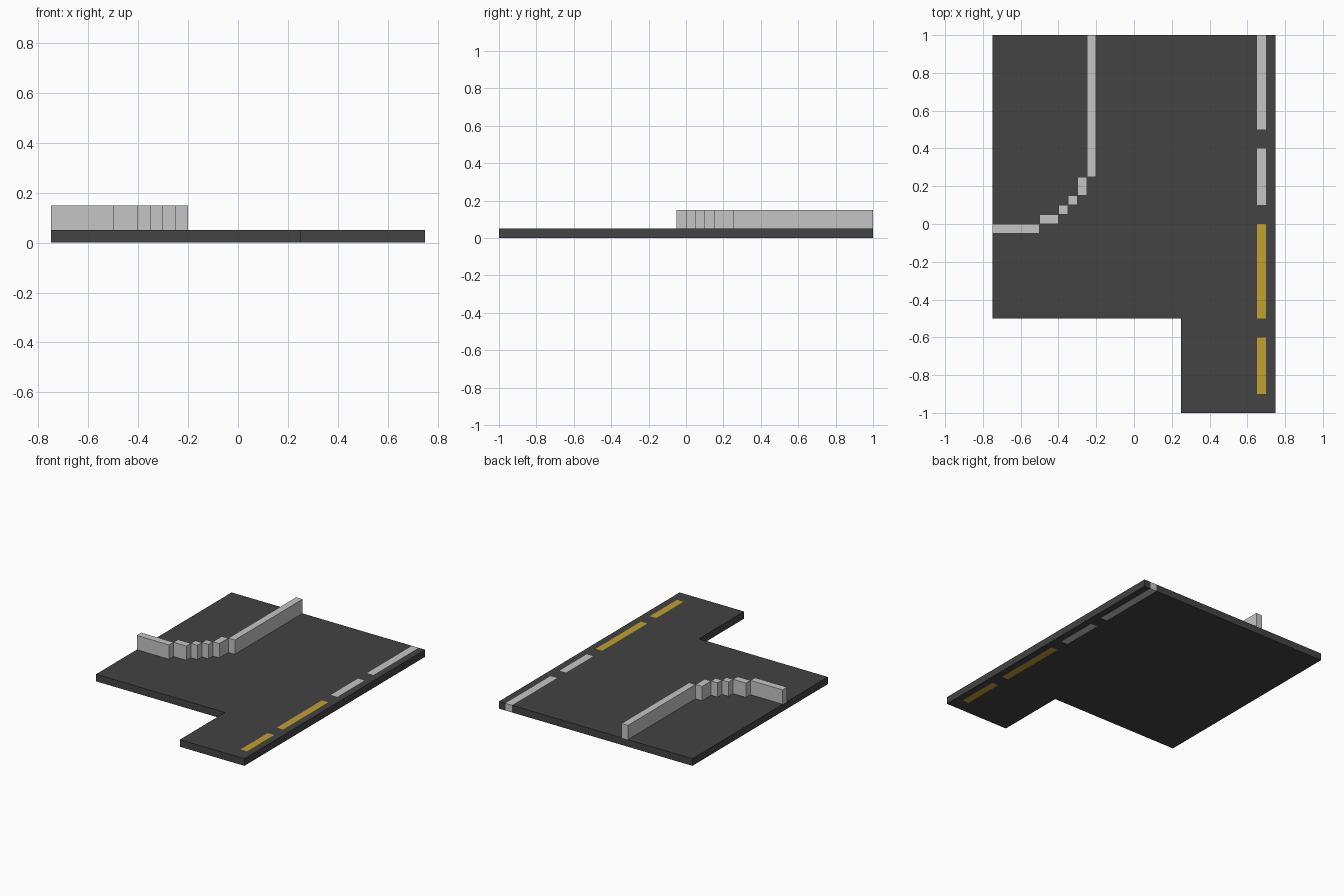
import bpy, bmesh

if "Cube" in bpy.data.objects:
    bpy.data.objects.remove(bpy.data.objects["Cube"], do_unlink=True)


def material(name, rgb):
    m = bpy.data.materials.new(name)
    m.use_nodes = True
    m.diffuse_color = (*rgb, 1)
    bsdf = next(n for n in m.node_tree.nodes if n.type == 'BSDF_PRINCIPLED')
    bsdf.inputs["Base Color"].default_value = (*rgb, 1)
    bsdf.inputs["Roughness"].default_value = 0.9
    return m


asphalt = material("asphalt", (0.056, 0.056, 0.056))
light_grey = material("light grey", (0.56, 0.56, 0.56))
yellow = material("yellow paint", (0.54, 0.35, 0.028))


def add_object(name, bm, mats):
    bmesh.ops.recalc_face_normals(bm, faces=bm.faces)
    mesh = bpy.data.meshes.new(name)
    bm.to_mesh(mesh)
    bm.free()
    for m in mats:
        mesh.materials.append(m)
    ob = bpy.data.objects.new(name, mesh)
    bpy.context.collection.objects.link(ob)
    return ob


def add_box(name, x0, x1, y0, y1, z0, z1, mat):
    bm = bmesh.new()
    bmesh.ops.create_cube(bm, size=1)
    for v in bm.verts:
        v.co.x = x1 if v.co.x > 0 else x0
        v.co.y = y1 if v.co.y > 0 else y0
        v.co.z = z1 if v.co.z > 0 else z0
    return add_box_done(name, bm, mat)


def add_box_done(name, bm, mat):
    return add_object(name, bm, [mat])


# Road slab: L-shaped grid whose cells line up with the lane dashes
THICK = 0.05
LANE = (0.65, 0.70)
DASHES = [(0.5, 1.0, 1), (0.1, 0.4, 1), (-0.5, 0.0, 2), (-0.9, -0.6, 2)]
xs = [-0.75, 0.25, LANE[0], LANE[1], 0.75]
ys = [-1.0] + sorted({y for d in DASHES for y in d[:2]})

bm = bmesh.new()
grid = {(i, j): bm.verts.new((x, y, 0))
        for i, x in enumerate(xs) for j, y in enumerate(ys)}
for i in range(len(xs) - 1):
    for j in range(len(ys) - 1):
        if xs[i] < 0.25 and ys[j] < -0.5:
            continue  # notch in the front corner
        bm.faces.new([grid[i, j], grid[i + 1, j], grid[i + 1, j + 1], grid[i, j + 1]])
bmesh.ops.delete(bm, geom=[v for v in bm.verts if not v.link_faces], context='VERTS')
top = bmesh.ops.extrude_face_region(bm, geom=bm.faces[:], use_keep_orig=True)
bmesh.ops.translate(bm, vec=(0, 0, THICK),
                    verts=[g for g in top["geom"] if isinstance(g, bmesh.types.BMVert)])

# Dashes run through the full thickness of the slab
for f in bm.faces:
    c = f.calc_center_median()
    f.material_index = 0
    if LANE[0] < c.x < LANE[1]:
        for y0, y1, index in DASHES:
            if y0 - 0.001 < c.y < y1 + 0.001:
                f.material_index = index
add_object("road_slab", bm, [asphalt, light_grey, yellow])

# Stepped kerb wall that turns the corner
WALL = [
    (-0.25, -0.20, 0.25, 1.00),
    (-0.30, -0.25, 0.15, 0.25),
    (-0.35, -0.30, 0.10, 0.15),
    (-0.40, -0.35, 0.05, 0.10),
    (-0.50, -0.40, 0.00, 0.05),
    (-0.75, -0.50, -0.05, 0.00),
]
for n, (x0, x1, y0, y1) in enumerate(WALL, 1):
    add_box(f"kerb_wall_{n}", x0, x1, y0, y1, THICK, 0.15, light_grey)
